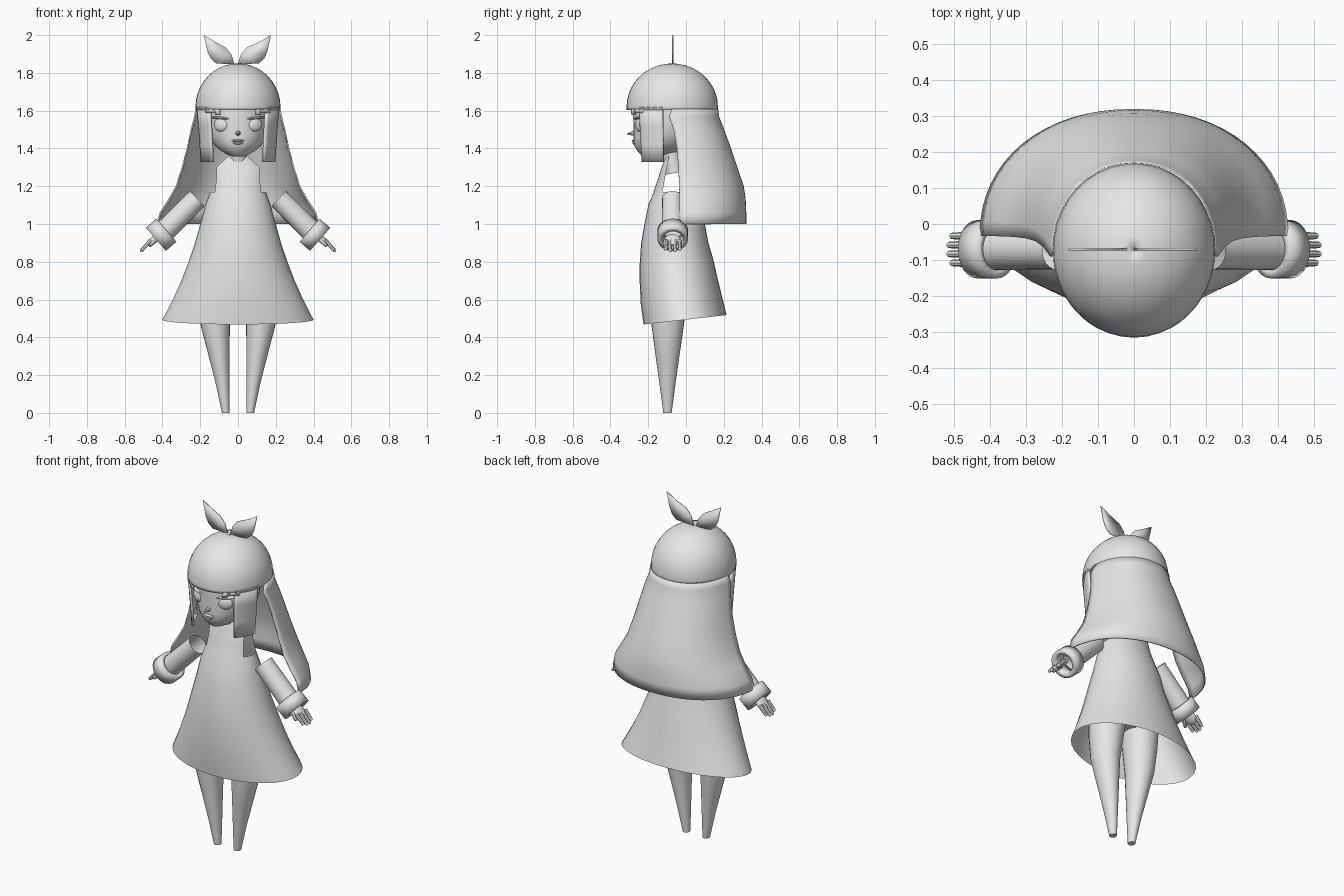
import bpy, bmesh, math
from mathutils import Vector

if "Cube" in bpy.data.objects:
    bpy.data.objects.remove(bpy.data.objects["Cube"])

mat = bpy.data.materials.new("light_grey")
mat.diffuse_color = (0.8, 0.8, 0.8, 1)
mat.use_nodes = True
mat.node_tree.nodes["Principled BSDF"].inputs["Base Color"].default_value = mat.diffuse_color


def finish(name, bm):
    me = bpy.data.meshes.new(name)
    bm.to_mesh(me)
    bm.free()
    me.materials.append(mat)
    ob = bpy.data.objects.new(name, me)
    bpy.context.collection.objects.link(ob)
    return ob


def loft(name, rings, a0=0, a1=360, n=32, p=1.0, caps=False, skip=None, thick=0):
    """Skin elliptical sections (z, half_x, half_y, centre_x, centre_y, tilt), listed bottom to top."""
    bm = bmesh.new()
    closed = a1 - a0 == 360
    rows = []
    for z, w, ry, cx, cy, tilt in rings:
        row = []
        for j in range(n if closed else n + 1):
            a = math.radians(a0 + (a1 - a0) * j / n)
            c, s = math.cos(a), math.sin(a)
            x = w * math.copysign(abs(c) ** p, c)
            y = ry * math.copysign(abs(s) ** p, s)
            row.append(bm.verts.new((cx + x, cy + y, z + tilt * y)))
        rows.append(row)
    for i in range(len(rows) - 1):
        for j in range(n):
            if skip and skip(i, a0 + (a1 - a0) * (j + 0.5) / n):
                continue
            k = (j + 1) % len(rows[i])
            bm.faces.new((rows[i][j], rows[i][k], rows[i + 1][k], rows[i + 1][j]))
    if caps:
        bm.faces.new(rows[0][::-1])
        bm.faces.new(rows[-1])
    ob = finish(name, bm)
    if thick:
        m = ob.modifiers.new("thickness", 'SOLIDIFY')
        m.thickness = thick
        m.offset = -1
    return ob


def tube(name, a, b, r1, r2, n=20, caps=True):
    a, b = Vector(a), Vector(b)
    bm = bmesh.new()
    bmesh.ops.create_cone(bm, cap_ends=caps, segments=n, radius1=r1, radius2=r2, depth=(b - a).length)
    ob = finish(name, bm)
    ob.location = (a + b) / 2
    ob.rotation_euler = (b - a).to_track_quat('Z', 'Y').to_euler()
    return ob


def ball(name, loc, scale, rot=(0, 0, 0)):
    bm = bmesh.new()
    bmesh.ops.create_uvsphere(bm, u_segments=20, v_segments=12, radius=1)
    ob = finish(name, bm)
    ob.location, ob.scale, ob.rotation_euler = loc, scale, rot
    return ob


# Flared sleeveless dress with a slanted hem and open armholes
loft("dress", [
    (.493, .40, .22, 0, -.005, .113), (.60, .345, .215, 0, -.025, .09),
    (.70, .30, .206, 0, -.039, .07), (.80, .262, .195, 0, -.05, .05),
    (.90, .228, .178, 0, -.06, .02), (1.0, .20, .16, 0, -.06, 0),
    (1.10, .173, .13, 0, -.07, 0), (1.17, .148, .104, 0, -.067, 0),
    (1.235, .138, .083, 0, -.067, 0), (1.30, .138, .062, 0, -.067, 0),
    (1.36, .06, .04, 0, -.067, 0)],
    skip=lambda i, a: 7 <= i <= 9 and abs(math.cos(math.radians(a))) > .83)

# Neck and hips
tube("neck", (0, -.06, 1.27), (0, -.09, 1.43), .048, .048)
loft("hips", [(.68, .13, .10, 0, -.085, 0), (.75, .20, .13, 0, -.07, 0),
              (.88, .185, .13, 0, -.06, 0), (1.0, .15, .11, 0, -.06, 0)], caps=True)

# Head with a tapered jaw
loft("head", [
    (1.357, .025, .04, 0, -.185, 0), (1.368, .058, .075, 0, -.165, 0),
    (1.39, .095, .125, 0, -.135, 0), (1.42, .127, .158, 0, -.118, 0),
    (1.46, .152, .178, 0, -.10, 0), (1.51, .166, .183, 0, -.095, 0),
    (1.57, .172, .188, 0, -.092, 0), (1.64, .172, .188, 0, -.09, 0),
    (1.71, .145, .16, 0, -.085, 0), (1.77, .08, .09, 0, -.08, 0)], caps=True)
tube("nose", (0, -.262, 1.482), (0, -.313, 1.477), .018, .003, 8)
ball("upper_lip", (0, -.276, 1.441), (.034, .012, .007))
ball("lower_lip", (0, -.272, 1.428), (.026, .012, .007))

# Hair: domed cap, flared back sheet
cap = []
for k in range(11):
    t = math.radians(90 * k / 10)
    f = max(math.cos(t), .004)
    cap.append((1.62 + .23 * math.sin(t), .225 * f, .242 * f, 0, -.073, 0))
loft("hair_cap", [(1.603, .225, .242, 0, -.073, 0)] + cap, n=40, thick=.012)
loft("back_hair", [
    (1.0, .428, .352, 0, -.033, 0), (1.06, .415, .352, 0, -.033, 0),
    (1.13, .37, .35, 0, -.034, 0), (1.20, .33, .342, 0, -.036, 0),
    (1.30, .298, .312, 0, -.04, 0), (1.40, .272, .287, 0, -.048, 0),
    (1.50, .25, .267, 0, -.065, 0), (1.57, .233, .265, 0, -.09, 0),
    (1.61, .225, .243, 0, -.073, 0)], 0, 180, 32, .93, thick=.008)

for s, side in ((1, "right"), (-1, "left")):
    def span(lo, hi):
        # Angles on the front half, mirrored for the other side
        return (-hi, -lo) if s > 0 else (180 + lo, 180 + hi)

    # Side lock and the small fringe tip
    loft(side + "_side_lock", [
        (1.328, .203, .222, 0, -.073, 0), (1.42, .208, .228, 0, -.073, 0),
        (1.52, .216, .235, 0, -.073, 0), (1.62, .225, .242, 0, -.073, 0)],
        *span(12, 47), n=8, thick=.014)
    loft(side + "_fringe_tip", [(1.578, .224, .241, 0, -.073, 0), (1.61, .225, .242, 0, -.073, 0)],
         *span(57, 64), n=2, thick=.014)
    loft(side + "_fringe_edge", [(1.588, .224, .241, 0, -.073, 0), (1.61, .225, .242, 0, -.073, 0)],
         *span(40, 57), n=4, thick=.014)

    # Eye and upper lid
    ball(side + "_eye", (s * .09, -.245, 1.525), (.04, .018, .035), (0, 0, s * .45))
    ball(side + "_upper_lid", (s * .098, -.243, 1.562), (.06, .02, .007), (0, s * -.08, s * .45))

    # Ribbon leaf on top of the head
    bm = bmesh.new()
    outline = [(.012, 1.845), (.11, 1.85), (.138, 1.875), (.155, 1.91), (.175, 2.0),
               (.115, 1.965), (.06, 1.935), (.03, 1.90)]
    vs = [bm.verts.new((s * x - (.006 if s < 0 else .014 * (x < .1)), -.07, z)) for x, z in outline]
    bm.faces.new(vs)
    rib = finish(side + "_ribbon", bm)
    m = rib.modifiers.new("thickness", 'SOLIDIFY')
    m.thickness, m.offset = .006, 0

    # Sleeve and thick open cuff
    y = -.07
    d = Vector((s * .755, 0, -.655))
    start, mid = Vector((s * .215, y, 1.135)), Vector((s * .407, y, .943))
    tube(side + "_sleeve", start, mid, .056, .058, 24, caps=False)
    cuff = tube(side + "_cuff", mid - d * .037, mid + d * .037, .081, .081, 24, caps=False)
    m = cuff.modifiers.new("thickness", 'SOLIDIFY')
    m.thickness, m.offset = .026, -1

    # Hand
    ball(side + "_palm", (s * .45, y, .915), (.045, .042, .016), (0, s * .75, 0))
    for k in range(4):
        fy = -.033 - .025 * k
        reach = (0, .008, .008, 0)[k]
        tip = Vector((s * (.503 + reach), fy, .868 - reach))
        tube(side + "_finger", (s * .462, fy, .912), tip, .012, .009, 8)
        ball(side + "_fingertip", tip, (.009, .009, .009))
    tube(side + "_thumb", (s * .43, -.10, .92), (s * .468, -.125, .885), .014, .009, 8)

    # Tapered leg
    loft(side + "_leg", [
        (0, .02, .022, s * .065, -.098, 0), (.15, .036, .042, s * .081, -.098, 0),
        (.30, .055, .063, s * .10, -.098, 0), (.46, .077, .085, s * .12, -.097, 0),
        (.60, .092, .10, s * .118, -.092, 0), (.72, .10, .11, s * .11, -.085, 0),
        (.85, .09, .10, s * .09, -.075, 0)], n=24, caps=True)

# Smooth shading with sharp edges kept
for ob in bpy.data.objects:
    ob.select_set(True)
    bpy.context.view_layer.objects.active = ob
bpy.ops.object.shade_smooth_by_angle(angle=math.radians(40))
